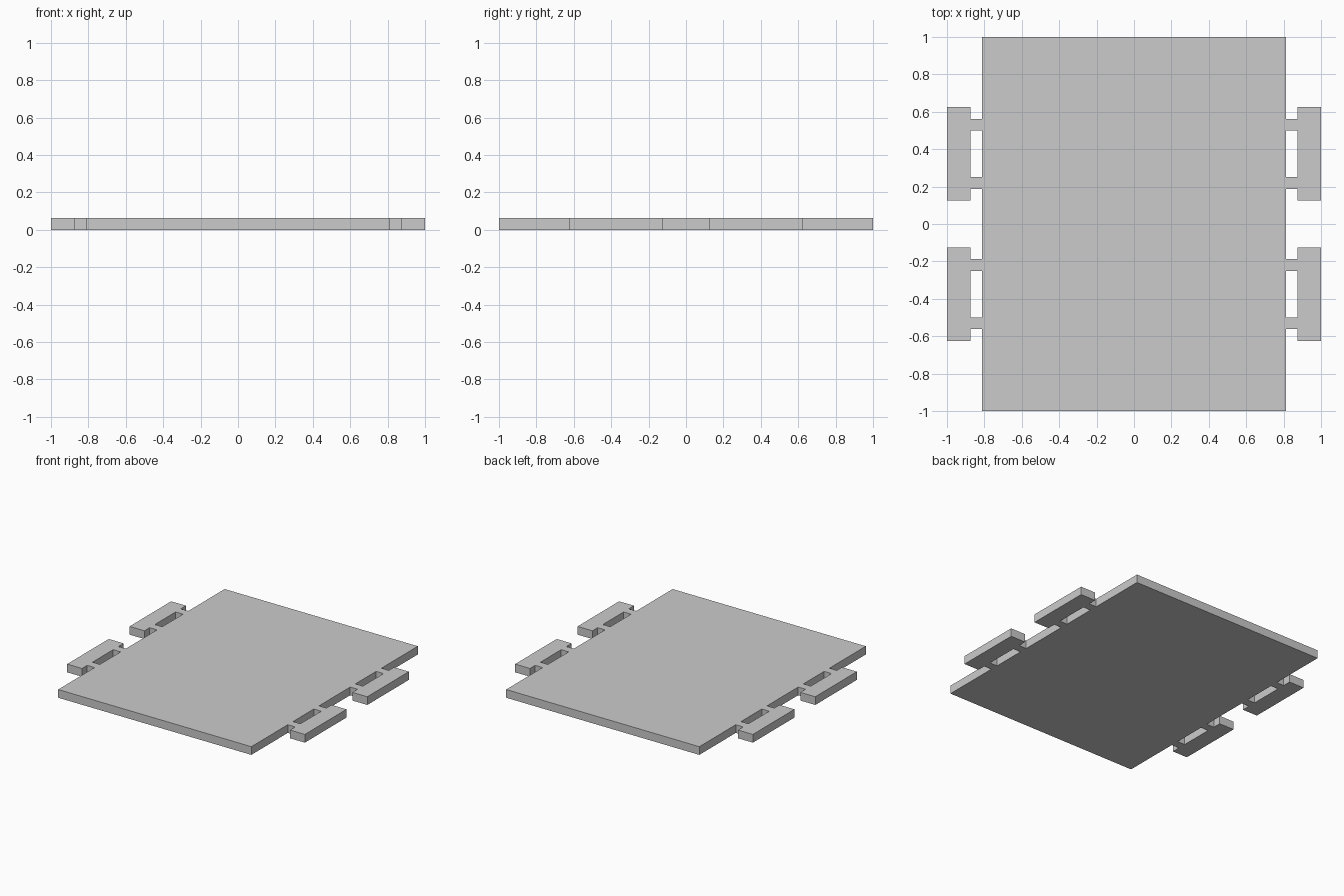
import bpy, bmesh

if "Cube" in bpy.data.objects:
    bpy.data.objects.remove(bpy.data.objects["Cube"])

THICK = 0.0625
PANEL_X, TAB_X = 0.8125, 0.875          # panel edge, inner edge of the tabs
TAB_Y = (0.125, 0.625)                  # tab span, mirrored in y
LINKS_Y = ((0.1875, 0.25), (0.5, 0.5625))  # bridges joining tab to panel


def filled(x, y):
    """True where the flat outline is solid (symmetric in x and y)."""
    x, y = abs(x), abs(y)
    if x < PANEL_X:
        return True
    if x < TAB_X:
        return any(a < y < b for a, b in LINKS_Y)
    return TAB_Y[0] < y < TAB_Y[1]


def mirrored(values):
    return sorted({s * v for v in values for s in (-1, 1)})


xs = mirrored((PANEL_X, TAB_X, 1))
ys = mirrored((*TAB_Y, *LINKS_Y[0], *LINKS_Y[1], 1))

# Flat outline of panel, bridges and tabs as one welded sheet
bm = bmesh.new()
for x0, x1 in zip(xs, xs[1:]):
    for y0, y1 in zip(ys, ys[1:]):
        if filled((x0 + x1) / 2, (y0 + y1) / 2):
            bm.faces.new([bm.verts.new((x, y, 0)) for x, y in
                          ((x0, y0), (x1, y0), (x1, y1), (x0, y1))])
bmesh.ops.remove_doubles(bm, verts=bm.verts[:], dist=1e-4)

# Thickness
ext = bmesh.ops.extrude_face_region(bm, geom=bm.faces[:], use_keep_orig=True)
top = [g for g in ext["geom"] if isinstance(g, bmesh.types.BMVert)]
bmesh.ops.translate(bm, verts=top, vec=(0, 0, THICK))
bmesh.ops.recalc_face_normals(bm, faces=bm.faces[:])

mesh = bpy.data.meshes.new("tabbed_panel")
bm.to_mesh(mesh)
bm.free()
bpy.context.collection.objects.link(bpy.data.objects.new("tabbed_panel", mesh))
